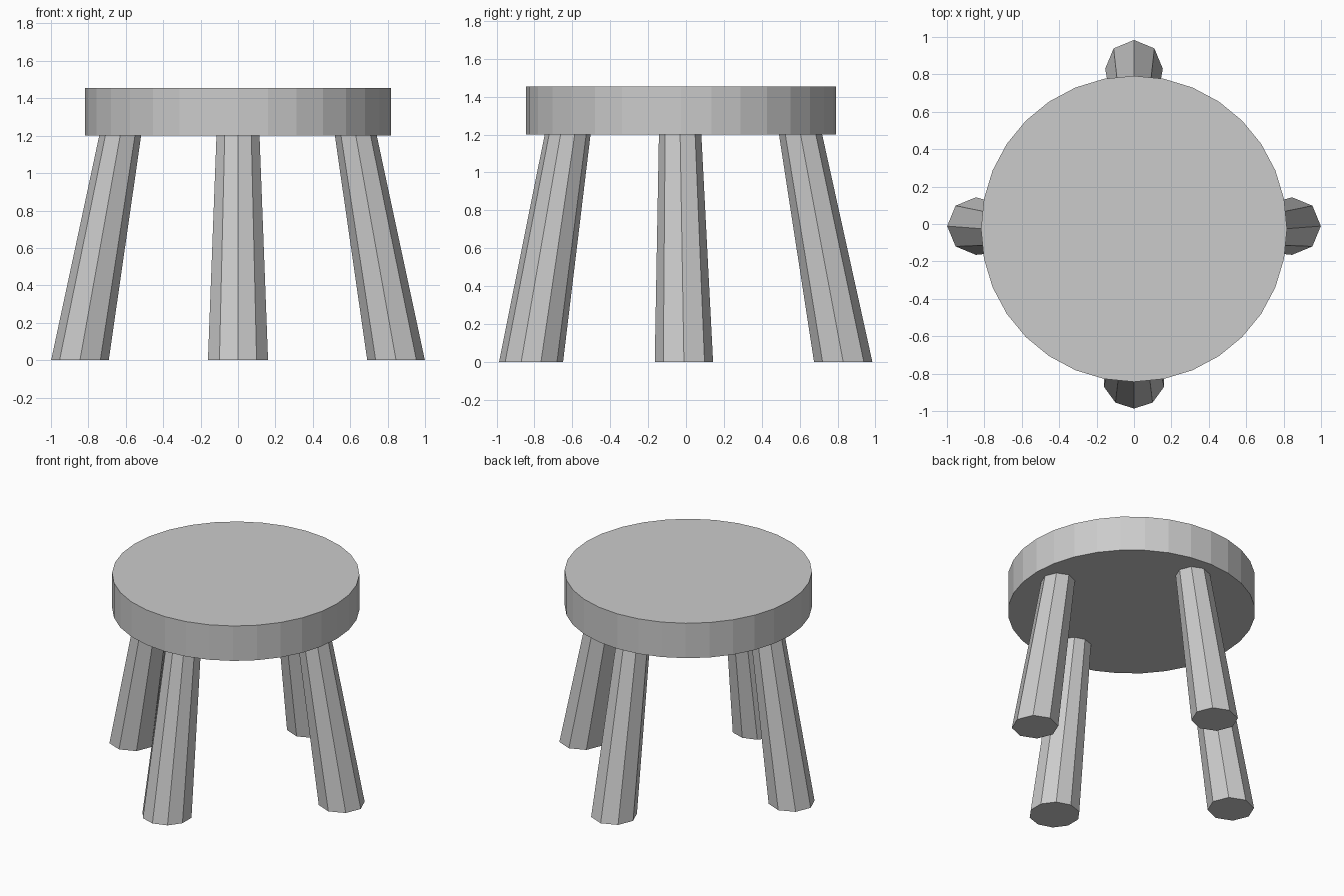
import bpy, bmesh
from math import sin, cos, tau

if "Cube" in bpy.data.objects:
    bpy.data.objects.remove(bpy.data.objects["Cube"])


def tapered_prism(name, sides, bottom, top, spin=0.0):
    """Flat-sided prism between two horizontal rings, each (x, y, z, radius)."""
    bm = bmesh.new()
    rings = []
    for x, y, z, r in (bottom, top):
        rings.append([bm.verts.new((x + r * cos(spin + tau * i / sides),
                                    y + r * sin(spin + tau * i / sides), z))
                      for i in range(sides)])
    low, high = rings
    for i in range(sides):
        j = (i + 1) % sides
        bm.faces.new((low[i], low[j], high[j], high[i]))
    bm.faces.new(low[::-1])
    bm.faces.new(high)
    mesh = bpy.data.meshes.new(name)
    bm.to_mesh(mesh)
    bm.free()
    obj = bpy.data.objects.new(name, mesh)
    bpy.context.collection.objects.link(obj)
    return obj


SEAT_Z = 1.2

# Round seat
tapered_prism("seat", 32, (0, -0.026, SEAT_Z, 0.818), (0, -0.026, 1.455, 0.818))

# Side legs, splayed outwards
for name, s in (("left_leg", -1), ("right_leg", 1)):
    tapered_prism(name, 8, (s * 0.845, -0.011, 0, 0.154),
                  (s * 0.63, -0.031, SEAT_Z, 0.112))

# Back leg (eight sides) and slightly thicker front leg (ten sides)
tapered_prism("back_leg", 8, (0, 0.83, 0, 0.154), (0, 0.605, SEAT_Z, 0.114), tau / 4)
tapered_prism("front_leg", 10, (0, -0.818, 0, 0.169), (0, -0.625, SEAT_Z, 0.121), -tau / 4)
